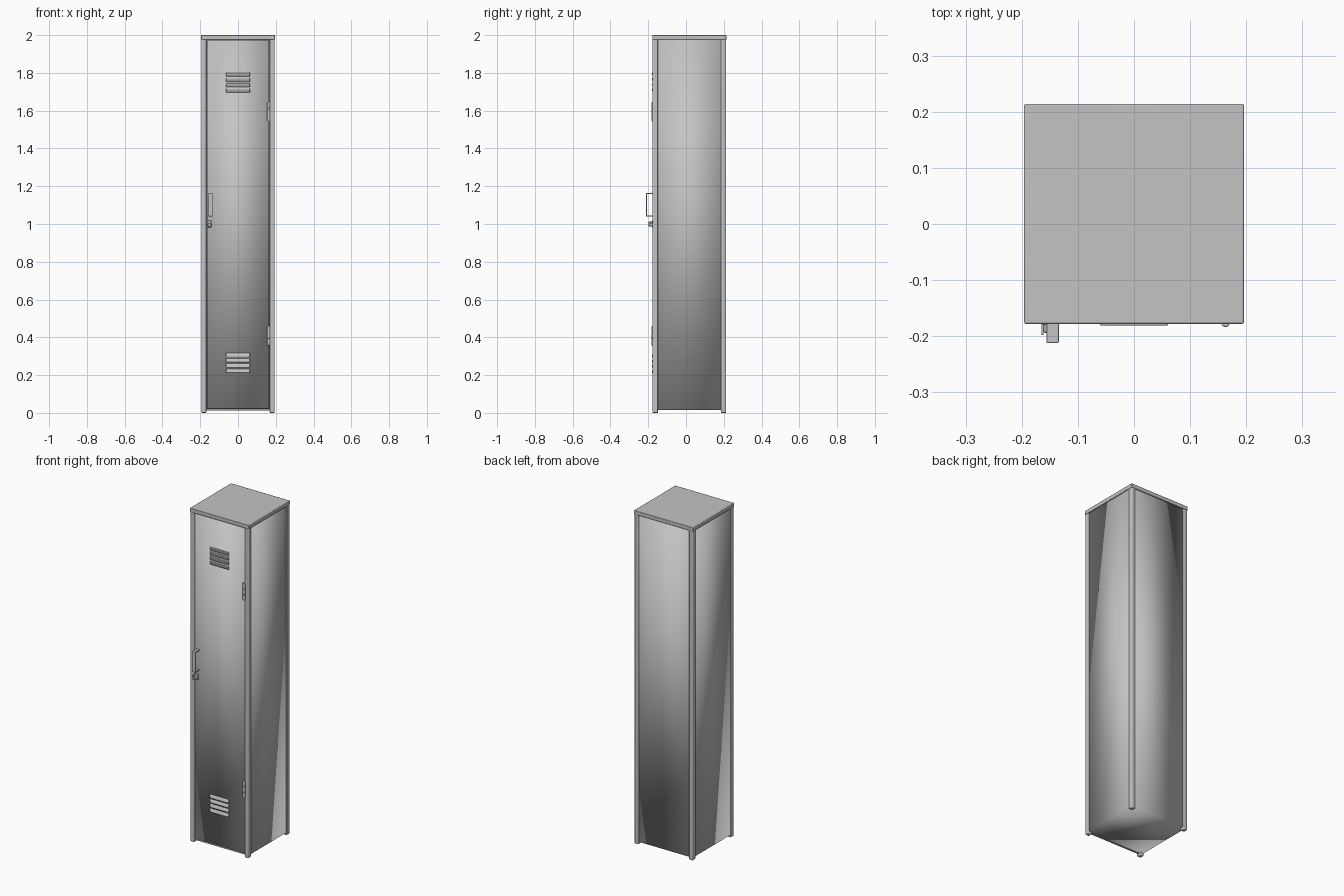
import bpy
import bmesh
import math
from mathutils import Matrix, Vector

cube = bpy.data.objects.get("Cube")
if cube:
    bpy.data.objects.remove(cube, do_unlink=True)

steel = bpy.data.materials.new("grey_steel")
steel.use_nodes = True
GREY = (0.55, 0.55, 0.55, 1)
steel.diffuse_color = GREY
steel.node_tree.nodes["Principled BSDF"].inputs["Base Color"].default_value = GREY

HALF = 0.196                # half width of the cabinet
FRONT, BACK = -0.178, 0.214
MID = (FRONT + BACK) / 2
POST = 0.028
RECESS = 0.006


def finish(bm, name, bevel=0, segments=2, soft=False):
    """Turn a bmesh into a shaded, coloured object."""
    bmesh.ops.recalc_face_normals(bm, faces=bm.faces)
    mesh = bpy.data.meshes.new(name)
    bm.to_mesh(mesh)
    bm.free()
    mesh.materials.append(steel)
    obj = bpy.data.objects.new(name, mesh)
    bpy.context.collection.objects.link(obj)
    if bevel:
        mod = obj.modifiers.new("rounded_edges", 'BEVEL')
        mod.width = bevel
        mod.segments = segments
    bpy.ops.object.select_all(action='DESELECT')
    obj.select_set(True)
    bpy.context.view_layer.objects.active = obj
    if soft:
        bpy.ops.object.shade_smooth()
    else:
        bpy.ops.object.shade_smooth_by_angle(angle=math.radians(50))
    return obj


def box(name, low, high, **style):
    low, high = Vector(low), Vector(high)
    bm = bmesh.new()
    bmesh.ops.create_cube(bm, size=1)
    bmesh.ops.scale(bm, vec=high - low, verts=bm.verts)
    bmesh.ops.translate(bm, vec=(low + high) / 2, verts=bm.verts)
    return finish(bm, name, **style)


def cylinder(name, centre, radius, length, axis='Z', **style):
    bm = bmesh.new()
    turn = Matrix.Rotation(math.pi / 2, 4, 'X') if axis == 'Y' else Matrix()
    bmesh.ops.create_cone(bm, cap_ends=True, segments=20, radius1=radius,
                          radius2=radius, depth=length,
                          matrix=Matrix.Translation(centre) @ turn)
    return finish(bm, name, **style)


def louver(name, z, flip):
    """Pressed scoop: a sloping hood with one open-looking flat lip."""
    bm = bmesh.new()
    w, h, depth = 0.064, 0.011, 0.008
    y = FRONT + 0.005
    ends = []
    for side in (-1, 1):
        ends.append([bm.verts.new((side * x, yy, z + flip * dz)) for x, yy, dz in (
            (w, y, h), (w, y, -h), (w - 0.004, y - depth, -h),
            (w - 0.005, y - depth, -h * 0.5), (w - 0.003, y - depth * 0.5, h * 0.6))])
    a, b = ends
    bm.faces.new(a)
    bm.faces.new(b)
    for i in range(len(a)):
        j = (i + 1) % len(a)
        bm.faces.new((a[i], a[j], b[j], b[i]))
    return finish(bm, name, bevel=0.0015)


# Cabinet shell and overhanging lid
box("cabinet_shell", (-HALF + RECESS, FRONT + 0.012, 0.015),
    (HALF - RECESS, BACK - RECESS, 1.98), soft=True)
box("lid", (-HALF, FRONT, 1.976), (HALF, BACK, 2.0), bevel=0.003)

# Corner posts
for side, x in (("right", -1), ("left", 1)):
    for end, y0 in (("front", FRONT + 0.001), ("back", BACK - POST - 0.001)):
        inner, outer = x * (HALF - POST), x * (HALF - 0.002)
        box(f"{end}_{side}_post", (min(inner, outer), y0, 0),
            (max(inner, outer), y0 + POST, 1.98), bevel=0.005, segments=3)

# Door, set between the front posts with a narrow gap
door_x = HALF - POST - 0.004
box("door", (-door_x, FRONT + 0.004, 0.024),
    (door_x, FRONT + 0.014, 1.973), soft=True)
box("door_sill", (-HALF + POST, FRONT + 0.01, 0.012),
    (HALF - POST, FRONT + 0.02, 0.021))

# Vents: hoods face down at the foot and up at the head
for place, centre, flip in (("upper", 1.748, -1), ("lower", 0.265, 1)):
    for i in range(4):
        louver(f"{place}_vent_louver_{i + 1}", centre + (i - 1.5) * 0.028, flip)

# Hinges with three knuckles on a thin leaf
for place, centre in (("upper", 1.595), ("lower", 0.408)):
    box(f"{place}_hinge_leaf", (0.153, FRONT + 0.001, centre - 0.047),
        (0.172, FRONT + 0.006, centre + 0.047))
    for i in (-1, 0, 1):
        cylinder(f"{place}_hinge_knuckle_{i + 2}",
                 (0.163, FRONT + 0.002, centre + i * 0.035), 0.0075, 0.031,
                 bevel=0.0015)
    cylinder(f"{place}_hinge_pin", (0.163, FRONT + 0.002, centre), 0.005, 0.104)

# Flat pull handle
hx0, hx1 = -0.156, -0.134
box("handle_grip", (hx0, -0.212, 1.04), (hx1, -0.206, 1.165), bevel=0.002)
for place, z in (("lower", 1.04), ("upper", 1.159)):
    box(f"handle_{place}_arm", (hx0, -0.21, z), (hx1, FRONT + 0.006, z + 0.006),
        bevel=0.001)

# Lock with a hasp tab
box("lock_plate", (-0.163, FRONT - 0.002, 0.982), (-0.139, FRONT + 0.006, 1.018),
    bevel=0.002)
cylinder("lock_barrel", (-0.151, FRONT - 0.006, 0.996), 0.010, 0.02,
         axis='Y', bevel=0.002)
box("hasp_tab", (-0.165, -0.198, 0.986), (-0.161, FRONT + 0.005, 1.012), bevel=0.001)
